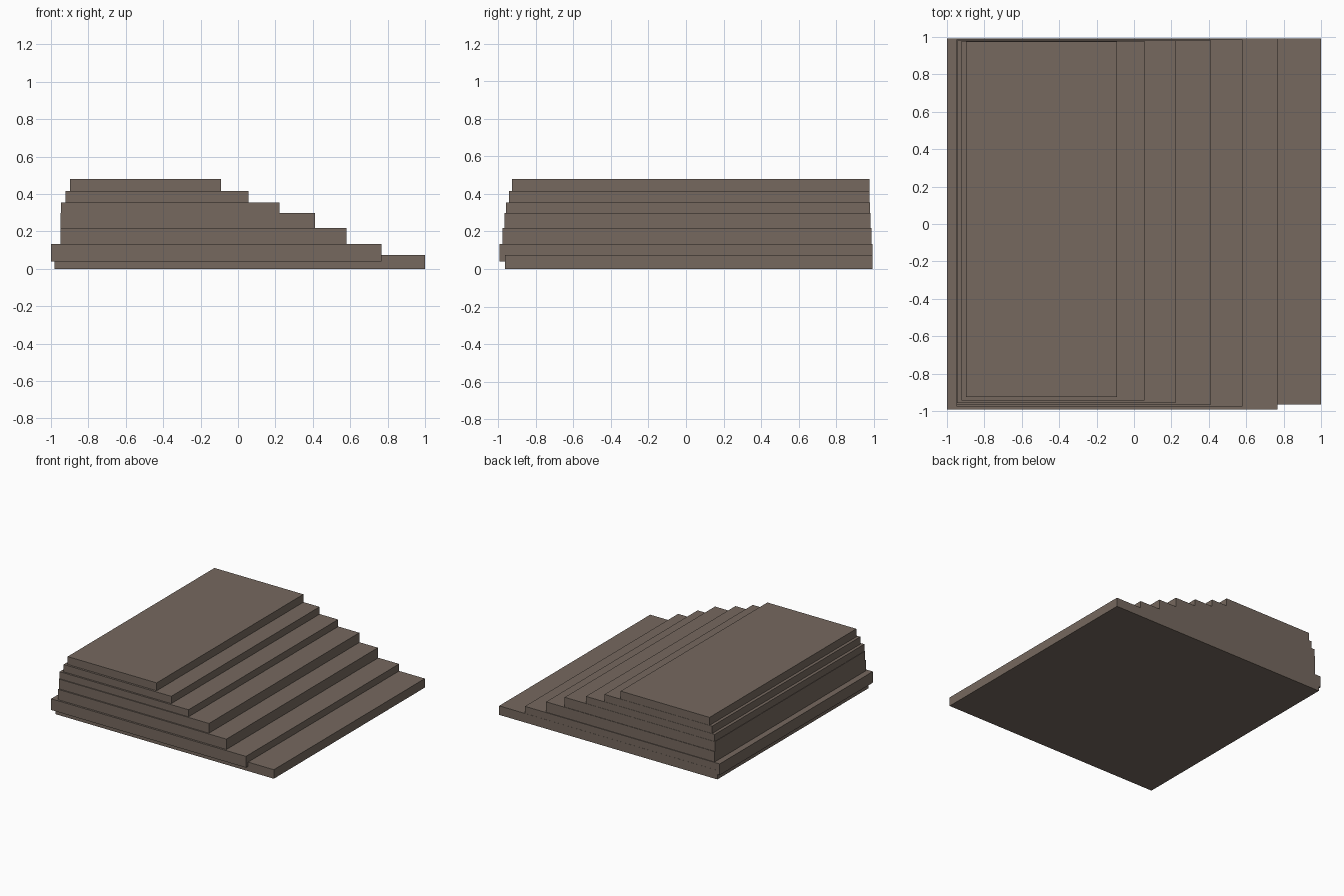
import bpy
import bmesh

if "Cube" in bpy.data.objects:
    bpy.data.objects.remove(bpy.data.objects["Cube"])

# Single weathered stone colour
stone = bpy.data.materials.new("brown stone")
stone.diffuse_color = (0.18, 0.14, 0.114, 1.0)
stone.use_nodes = True
stone.node_tree.nodes["Principled BSDF"].inputs["Base Color"].default_value = stone.diffuse_color


def slab(name, x, y, z):
    """Box spanning the given (min, max) ranges."""
    bm = bmesh.new()
    bmesh.ops.create_cube(bm, size=1.0)
    for v in bm.verts:
        v.co = [lo + (c + 0.5) * (hi - lo) for c, (lo, hi) in zip(v.co, (x, y, z))]
    mesh = bpy.data.meshes.new(name)
    bm.to_mesh(mesh)
    bm.free()
    mesh.materials.append(stone)
    bpy.context.collection.objects.link(bpy.data.objects.new(name, mesh))


# Stair slabs from the ground up; the second overlaps the first
steps = [
    ((-0.98, 1.0), (-0.964, 0.993), (0.0, 0.074)),
    ((-1.0, 0.767), (-0.993, 0.992), (0.04, 0.132)),
    ((-0.95, 0.579), (-0.977, 0.986), (0.132, 0.217)),
    ((-0.95, 0.413), (-0.966, 0.982), (0.217, 0.297)),
    ((-0.947, 0.222), (-0.958, 0.98), (0.297, 0.355)),
    ((-0.922, 0.055), (-0.943, 0.978), (0.355, 0.415)),
    ((-0.897, -0.09), (-0.926, 0.976), (0.415, 0.48)),
]
for i, (x, y, z) in enumerate(steps, 1):
    slab(f"step_{i}", x, y, z)
